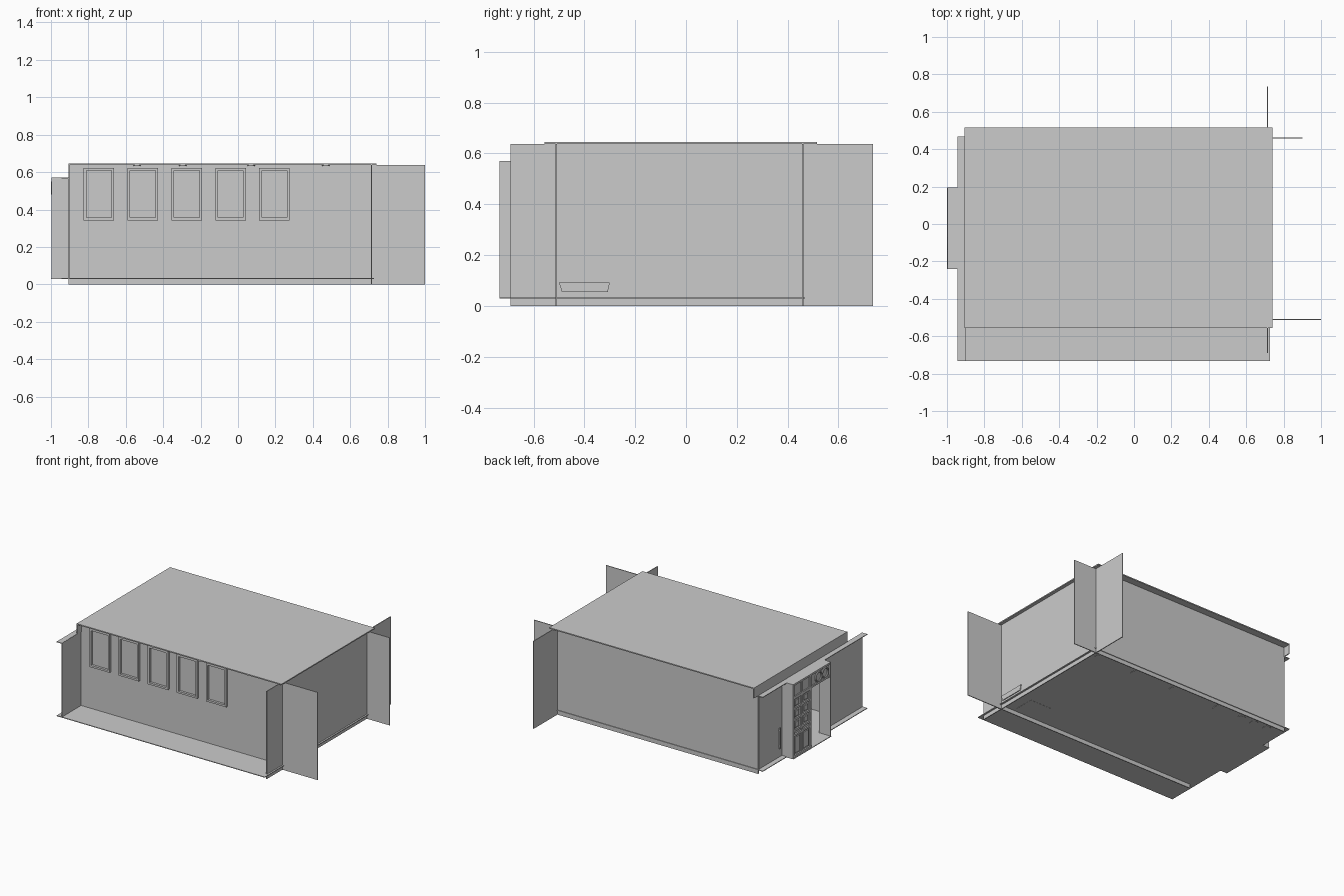
import bpy, bmesh, math

if "Cube" in bpy.data.objects:
    bpy.data.objects.remove(bpy.data.objects["Cube"])

T = 0.006  # panel thickness


def box(name, x, y, z):
    """Box from (min, max) ranges on each axis."""
    bm = bmesh.new()
    bmesh.ops.create_cube(bm, size=1)
    for v in bm.verts:
        v.co = [r[0] if c < 0 else r[1] for c, r in zip(v.co, (x, y, z))]
    me = bpy.data.meshes.new(name)
    bm.to_mesh(me)
    bm.free()
    ob = bpy.data.objects.new(name, me)
    bpy.context.collection.objects.link(ob)
    return ob


def wall_x(name, x, y, z):
    """Thin panel at constant x."""
    return box(name, (x - T / 2, x + T / 2), y, z)


def wall_y(name, y, x, z):
    """Thin panel at constant y."""
    return box(name, x, (y - T / 2, y + T / 2), z)


def cyl(name, r, x, y, z, sides=24):
    bpy.ops.mesh.primitive_cylinder_add(vertices=sides, radius=r, depth=z[1] - z[0],
                                        location=(x, y, (z[0] + z[1]) / 2))
    ob = bpy.context.object
    ob.name = name
    bpy.ops.object.shade_smooth_by_angle()
    return ob


# Floor slab and roof
box("floor", (-0.945, 0.728), (-0.733, 0.468), (0.029, 0.034))
box("entrance_floor", (-1.0, -0.94), (-0.24, 0.195), (0.029, 0.034))
box("roof", (-0.907, 0.74), (-0.557, 0.515), (0.637, 0.645))
wall_x("roof_fascia", -0.904, (-0.557, 0.515), (0.57, 0.638))

# Main walls, running past the corners as overlapping panels
wall_y("front_wall", -0.51, (-0.905, 1.0), (0, 0.637))
wall_y("back_wall", 0.46, (-0.905, 0.9), (0, 0.637))
wall_x("right_wall", 0.713, (-0.69, 0.735), (0, 0.637))

# Left side walls either side of the entrance
wall_x("left_wall_front", -0.905, (-0.733, -0.24), (0.03, 0.57))
wall_x("left_wall_back", -0.905, (0.195, 0.46), (0.03, 0.57))
box("left_canopy", (-0.945, -0.903), (-0.733, 0.468), (0.566, 0.571))

# Entrance box projecting from the left side
for y, n in ((-0.237, "front"), (0.192, "back")):
    wall_y("entrance_side_" + n, y, (-0.998, -0.905), (0.03, 0.57))
box("entrance_top", (-0.998, -0.905), (-0.24, 0.195), (0.566, 0.571))

# Transom over the doorway
box("transom_board", (-0.988, -0.982), (-0.24, 0.195), (0.465, 0.568))
for z in (0.465, 0.556):
    box("transom_rail", (-0.996, -0.978), (-0.24, 0.195), (z, z + 0.012))
for y in (-0.18, -0.105):
    bpy.ops.mesh.primitive_torus_add(major_radius=0.034, minor_radius=0.006,
                                     major_segments=24, minor_segments=8,
                                     location=(-0.993, y, 0.515),
                                     rotation=(0, math.pi / 2, 0))
    bpy.context.object.name = "transom_ring"
    bpy.ops.object.shade_smooth_by_angle()

# Closed door leaf: lattice of panes above, two solid panels below
Y0, Y1 = -0.02, 0.192
box("door_pane", (-0.985, -0.981), (Y0, Y1), (0.034, 0.465))
for i in range(3):
    y = Y0 + i * (Y1 - Y0 - 0.016) / 2
    box("door_stile", (-0.996, -0.972), (y, y + 0.016), (0.034, 0.568))
for z in (0.034, 0.185, 0.22, 0.3, 0.38, 0.455):
    box("door_rail", (-0.995, -0.973), (Y0, Y1), (z, z + 0.014))
for i in range(2):
    y = Y0 + 0.03 + i * 0.1
    box("door_lower_panel", (-0.992, -0.976), (y, y + 0.055), (0.06, 0.175))
    for z in (0.237, 0.317, 0.397):
        box("door_pane_block", (-0.991, -0.977), (y + 0.005, y + 0.05), (z + 0.008, z + 0.045))

# Long pull handle on the left wall
box("wall_handle", (-0.922, -0.914), (0.228, 0.238), (0.1, 0.25))
for z in (0.115, 0.228):
    box("handle_mount", (-0.915, -0.905), (0.229, 0.237), (z, z + 0.008))

# Five framed windows on the front wall
for i in range(5):
    x0 = -0.825 + i * 0.2345
    x1, z0, z1, b = x0 + 0.163, 0.342, 0.622, 0.014
    yr = (-0.53, -0.51)
    box("window_frame_left", (x0, x0 + b), yr, (z0, z1))
    box("window_frame_right", (x1 - b, x1), yr, (z0, z1))
    box("window_frame_top", (x0 + b, x1 - b), yr, (z1 - b, z1))
    box("window_frame_bottom", (x0 + b, x1 - b), yr, (z0, z0 + b))

# Small lights under the front eave
for x in (-0.54, -0.295, 0.07, 0.47):
    cyl("eave_light", 0.02, x, -0.534, (0.632, 0.638), 16)

# Bench poking through the right wall (tapered towards its base)
bench = box("bench", (0.42, 0.722), (-0.5, -0.3), (0.055, 0.092))
for v in bench.data.vertices:
    if v.co.z < 0.07:
        v.co.y += 0.012 if v.co.y < -0.4 else -0.008
box("bench_base", (0.44, 0.61), (-0.47, -0.33), (0.028, 0.056))

# Round tables and stools along the back wall
for x in (0.6, 0.28, -0.05, -0.43):
    cyl("table_base", 0.06, x, 0.385, (0.027, 0.04))
    cyl("table_post", 0.01, x, 0.385, (0.04, 0.18), 12)
    cyl("table_top", 0.068, x, 0.385, (0.18, 0.192))
for x in (-0.6, -0.71, -0.82):
    cyl("stool_base", 0.028, x, 0.383, (0.027, 0.036))
    cyl("stool_post", 0.007, x, 0.383, (0.036, 0.13), 12)
    cyl("stool_seat", 0.033, x, 0.383, (0.13, 0.145))
